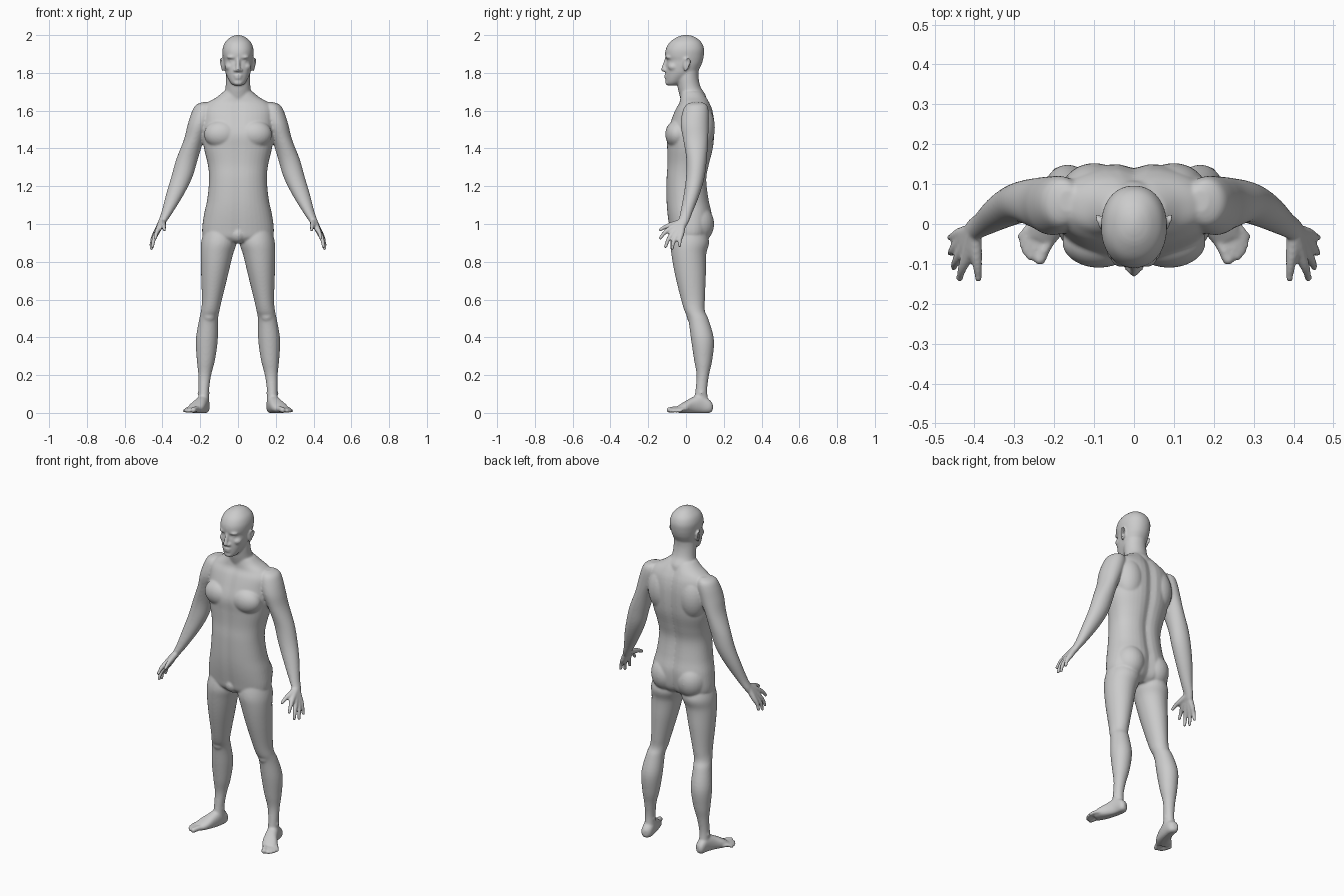
import bpy, bmesh, math
from mathutils import Vector, Matrix

bm = bmesh.new()
X, Y, Z = Vector((1, 0, 0)), Vector((0, 1, 0)), Vector((0, 0, 1))


def spline(rings, steps=5):
    """Smooth Catmull-Rom interpolation of ring tuples (x, y, z, rx, ry)."""
    p = [Vector(r) for r in rings]
    p = [p[0]] + p + [p[-1]]
    out = []
    for a, b, c, d in zip(p, p[1:], p[2:], p[3:]):
        for k in range(steps):
            t = k / steps
            out.append(0.5 * (2 * b + (c - a) * t + (2 * a - 5 * b + 4 * c - d) * t * t
                              + (3 * b - a - 3 * c + d) * t ** 3))
    return out + [p[-1]]


def loft(rings, u=X, v=Y, power=2.0, groove=0.0, sides=(1,), n=40):
    """Closed skin through elliptical rings whose axes are u and v."""
    for s in sides:
        loops = []
        for r in spline(rings):
            loop = []
            for i in range(n):
                a = 2 * math.pi * i / n
                c, q = math.cos(a), math.sin(a)
                c = math.copysign(abs(c) ** (2 / power), c)
                q = math.copysign(abs(q) ** (2 / power), q)
                co = Vector(r[:3]) + u * c * max(r[3], .002) + v * q * max(r[4], .002)
                if groove:
                    co.y -= groove * (1 if q > 0 else -.4) * math.exp(-(co.x / .028) ** 2)
                loop.append(bm.verts.new((co.x * s, co.y, max(co.z, 0))))
            loops.append(loop)
        for a, b in zip(loops, loops[1:]):
            for i in range(n):
                bm.faces.new((a[i], a[(i + 1) % n], b[(i + 1) % n], b[i]))
        bm.faces.new(loops[0])
        bm.faces.new(loops[-1])


def blob(center, radii, sides=(1, -1)):
    """Ellipsoid muscle or feature."""
    for s in sides:
        m = Matrix.Translation((center[0] * s, center[1], center[2])) @ Matrix.Diagonal((*radii, 1))
        bmesh.ops.create_uvsphere(bm, u_segments=28, v_segments=18, radius=1, matrix=m)


def tube(points, sides=(1, -1)):
    """Round-tipped digit through (x, y, z, r) points."""
    t = (Vector(points[-1][:3]) - Vector(points[0][:3])).normalized()
    u = t.cross(X if abs(t.x) < .8 else Z).normalized()
    loft([(*p, p[3]) for p in points], u, t.cross(u), sides=sides, n=16)
    for p in (points[0], points[-1]):
        blob(p[:3], (p[3],) * 3, sides)


def upright(rows):
    """Rows of (z, x centre, rx, front y, back y) to rings."""
    return [(x, (f + b) / 2, z, rx, (b - f) / 2) for z, x, rx, f, b in rows]


BOTH = (1, -1)

# Torso
loft(upright([
    (.905, 0, .13, -.06, .09), (.93, 0, .18, -.08, .12), (.97, 0, .19, -.088, .135),
    (1.05, 0, .18, -.1, .14), (1.13, 0, .163, -.106, .124), (1.236, 0, .153, -.106, .112),
    (1.316, 0, .16, -.101, .126), (1.4, 0, .18, -.102, .146), (1.475, 0, .188, -.104, .153),
    (1.55, 0, .19, -.08, .152), (1.605, 0, .19, -.058, .142), (1.64, 0, .165, -.038, .128),
    (1.67, 0, .115, -.033, .112), (1.7, 0, .078, -.03, .09)]), power=2.3, groove=.014)
blob((.088, -.045, 1.475), (.092, .065, .075))      # chest
blob((.10, .075, 1.51), (.085, .078, .13))          # shoulder blades
blob((.085, .055, 1.0), (.088, .094, .105))         # buttocks
blob((0, -.035, .945), (.045, .055, .05), (1,))     # groin

# Neck
loft(upright([
    (1.63, 0, .08, -.02, .11), (1.68, 0, .074, -.034, .105), (1.724, 0, .066, -.044, .078),
    (1.78, 0, .064, -.05, .066), (1.84, 0, .06, -.05, .07)]))

# Head
loft(upright([
    (1.733, 0, .022, -.096, -.055), (1.745, 0, .037, -.104, -.025), (1.765, 0, .05, -.106, .0),
    (1.80, 0, .066, -.108, .055), (1.84, 0, .074, -.106, .08), (1.865, 0, .077, -.102, .089),
    (1.89, 0, .081, -.11, .094), (1.925, 0, .082, -.107, .096), (1.96, 0, .07, -.088, .083),
    (1.985, 0, .045, -.056, .056), (1.996, 0, .024, -.03, .032), (2.001, 0, .006, -.01, .012)]),
    power=2.15)
tube([(0, -.102, 1.878, .009), (0, -.112, 1.845, .011), (0, -.12, 1.818, .0125)], (1,))  # nose
blob((.013, -.109, 1.814), (.011, .013, .009))      # nostrils
blob((.03, -.085, 1.883), (.03, .025, .011))        # brows
blob((.032, -.083, 1.863), (.014, .013, .009))      # eyes
blob((.045, -.065, 1.832), (.024, .03, .022))       # cheeks
blob((0, -.1, 1.786), (.026, .016, .007), (1,))     # upper lip
blob((0, -.1, 1.772), (.022, .015, .007), (1,))     # lower lip
blob((0, -.094, 1.747), (.024, .016, .014), (1,))   # chin
blob((.079, .0, 1.842), (.009, .016, .03))          # ears
tube([(.083, -.01, 1.86, .005), (.09, .002, 1.878, .006), (.093, .02, 1.866, .006),
      (.089, .015, 1.838, .005), (.081, -.002, 1.812, .006)])

# Arms
loft(upright([
    (1.645, .165, .022, .03, .085), (1.63, .178, .045, .0, .11), (1.595, .185, .059, -.018, .12),
    (1.528, .205, .061, -.028, .12), (1.448, .233, .053, -.015, .117),
    (1.342, .27, .057, .002, .11), (1.247, .298, .056, -.0, .098), (1.156, .334, .047, -.012, .072),
    (1.06, .376, .03, -.03, .034), (1.01, .402, .022, -.042, .014), (.985, .412, .016, -.045, .0)]),
    sides=BOTH)

# Fingers with palm bones, then thumb
wrist = (.402, -.016, 1.015, .018)
for knuckle, mid, tip in [
        ((.420, -.083, .975), (.432, -.115, .952), (.437, -.136, .925)),
        ((.430, -.066, .955), (.446, -.094, .918), (.452, -.108, .88)),
        ((.436, -.046, .945), (.455, -.066, .905), (.459, -.073, .87)),
        ((.436, -.024, .950), (.453, -.032, .917), (.460, -.034, .885))]:
    tube([wrist, (*knuckle, .0155), (*mid, .0115), (*tip, .0095)])
tube([(.4, -.025, 1.01, .018), (.396, -.075, .995, .016), (.392, -.108, .985, .012),
      (.39, -.136, .97, .010)])

# Legs
loft(upright([
    (1.0, .095, .075, -.06, .09), (.91, .1, .094, -.082, .122), (.838, .112, .085, -.077, .107),
    (.73, .124, .071, -.058, .105), (.6, .138, .053, -.026, .1), (.54, .147, .049, -.008, .1),
    (.493, .156, .05, .012, .12), (.387, .165, .058, .027, .148), (.28, .17, .048, .043, .139),
    (.2, .176, .034, .056, .122), (.12, .181, .028, .05, .112), (.05, .182, .03, .04, .12)]),
    sides=BOTH)
blob((.153, .035, .515), (.035, .032, .04))         # kneecaps
blob((.182, .082, .105), (.033, .018, .02))         # ankle bones

# Feet
d = Vector((.3, -.95, 0)).normalized()
loft([(.176, .14, .03, .014, .018), (.178, .122, .034, .03, .036), (.185, .075, .045, .033, .05),
      (.2, .03, .038, .037, .042), (.22, -.01, .028, .043, .029), (.236, -.042, .018, .036, .018)],
     Z.cross(d), Z, 2.3, sides=BOTH)

# Toes
for base, tip, r in [
        ((.21, -.035), (.236, -.088), .0155), ((.231, -.03), (.260, -.082), .011),
        ((.243, -.02), (.271, -.069), .0105), ((.251, -.01), (.279, -.052), .010),
        ((.257, .002), (.283, -.032), .010)]:
    tube([(*base, .02, r), ((base[0] + tip[0]) / 2, (base[1] + tip[1]) / 2, .02, r * .95),
          (*tip, r, r)])

# Merge everything into one smooth skin
bmesh.ops.recalc_face_normals(bm, faces=bm.faces)
mesh = bpy.data.meshes.new("body")
bm.to_mesh(mesh)
bm.free()
body = bpy.data.objects.new("body", mesh)
bpy.context.collection.objects.link(body)
skin = body.modifiers.new("skin", 'REMESH')
skin.mode = 'VOXEL'
skin.voxel_size = .0055
skin.use_smooth_shade = True
soften = body.modifiers.new("soften", 'SMOOTH')
soften.factor = .5
soften.iterations = 8
